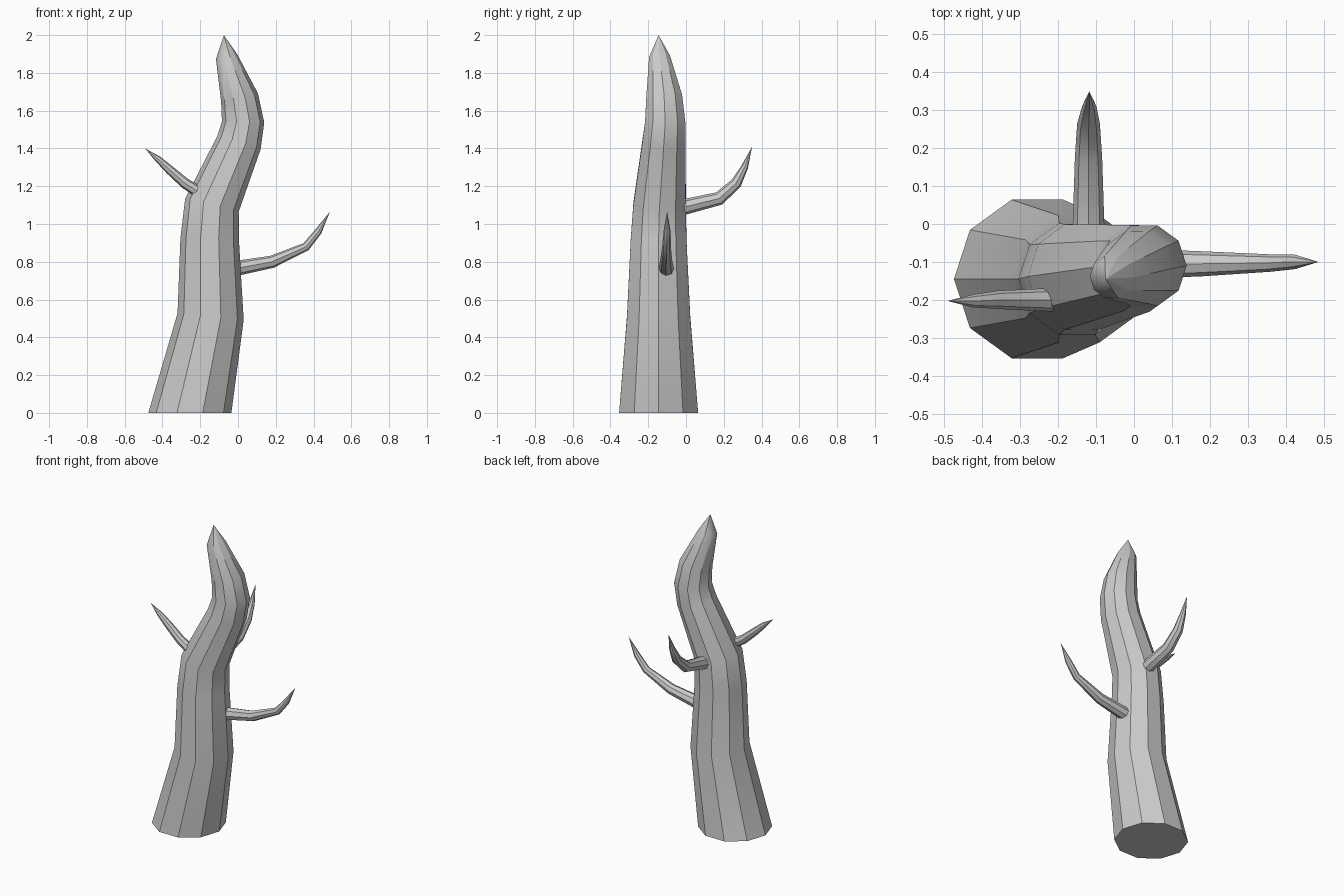
import bpy, bmesh, math
from mathutils import Vector

if "Cube" in bpy.data.objects:
    bpy.data.objects.remove(bpy.data.objects["Cube"], do_unlink=True)

grey = bpy.data.materials.new("pale grey wood")
grey.use_nodes = True
colour = (0.6, 0.6, 0.6, 1)
grey.diffuse_color = colour
grey.node_tree.nodes["Principled BSDF"].inputs["Base Color"].default_value = colour


def limb(name, path, sides, side_hint, start_dir):
    """Sweep a regular polygon along (x, y, z, radius) points, ending in a point."""
    pts = [Vector(p[:3]) for p in path]
    bm = bmesh.new()
    rings = []
    for i, p in enumerate(pts[:-1]):
        if i == 0:
            along = Vector(start_dir).normalized()
        else:
            along = ((p - pts[i - 1]).normalized() + (pts[i + 1] - p).normalized()).normalized()
        hint = Vector(side_hint)
        u = (hint - along * hint.dot(along)).normalized()
        v = along.cross(u)
        ring = []
        for k in range(sides):
            a = math.tau * k / sides
            ring.append(bm.verts.new(p + path[i][3] * (u * math.cos(a) + v * math.sin(a))))
        rings.append(ring)
    tip = bm.verts.new(pts[-1])
    bm.faces.new(rings[0][::-1])
    for k in range(sides):
        n = (k + 1) % sides
        for low, high in zip(rings, rings[1:]):
            bm.faces.new((low[k], low[n], high[n], high[k]))
        bm.faces.new((rings[-1][k], rings[-1][n], tip))
    bmesh.ops.recalc_face_normals(bm, faces=bm.faces)
    mesh = bpy.data.meshes.new(name)
    bm.to_mesh(mesh)
    bm.free()
    mesh.materials.append(grey)
    obj = bpy.data.objects.new(name, mesh)
    bpy.context.collection.objects.link(obj)
    bpy.ops.object.select_all(action="DESELECT")
    obj.select_set(True)
    bpy.context.view_layer.objects.active = obj
    bpy.ops.object.shade_smooth_by_angle(angle=math.radians(32))
    return obj


# Winding ten-sided trunk with a pointed top
limb("trunk", [
    (-0.255, -0.145, 0, 0.22),
    (-0.145, -0.145, 0.51, 0.176),
    (-0.15, -0.145, 0.92, 0.155),
    (-0.138, -0.14, 1.1, 0.146),
    (0.005, -0.117, 1.43, 0.12),
    (0.027, -0.11, 1.54, 0.112),
    (0.008, -0.115, 1.67, 0.1),
    (-0.06, -0.14, 1.885, 0.058),
    (-0.075, -0.145, 2.0, 0)], 10, (1, 0, 0), (0, 0, 1))

# Long low branch
limb("left_branch", [
    (-0.02, -0.105, 0.763, 0.041),
    (0.18, -0.105, 0.8, 0.033),
    (0.36, -0.103, 0.88, 0.023),
    (0.425, -0.1, 0.96, 0.019),
    (0.487, -0.1, 1.066, 0)], 8, (0, 1, 0), (1, 0, 0))

# Upswept rear branch
limb("back_branch", [
    (-0.12, -0.01, 1.09, 0.042),
    (-0.12, 0.175, 1.135, 0.036),
    (-0.12, 0.265, 1.215, 0.03),
    (-0.118, 0.31, 1.3, 0.019),
    (-0.118, 0.35, 1.41, 0)], 8, (1, 0, 0), (0, 1, 0.1))

# Small high branch
limb("right_branch", [
    (-0.217, -0.2, 1.175, 0.031),
    (-0.28, -0.2, 1.215, 0.028),
    (-0.36, -0.2, 1.285, 0.024),
    (-0.425, -0.203, 1.345, 0.017),
    (-0.492, -0.203, 1.4, 0)], 8, (0, 1, 0), (-1, 0, 0.5))
